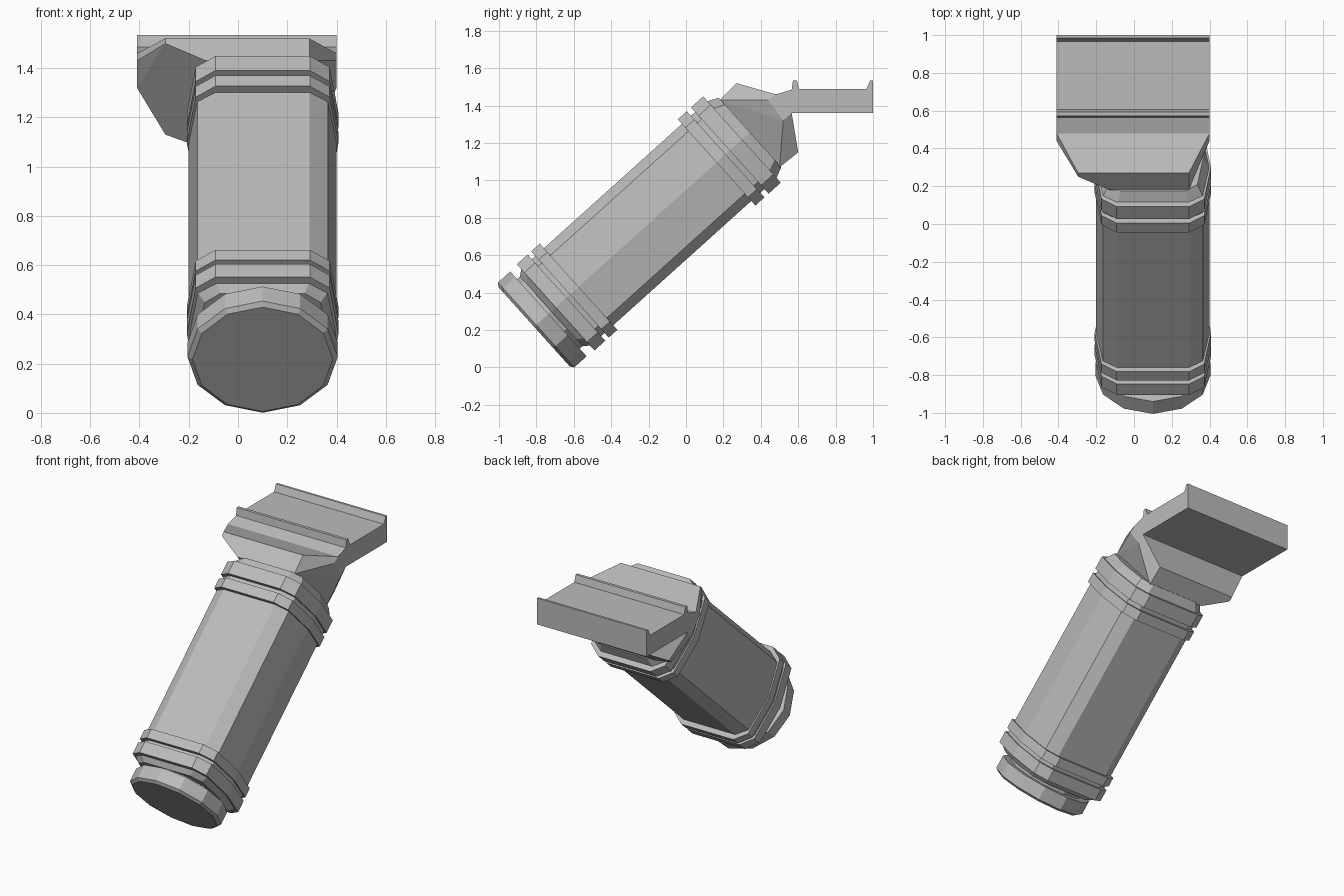
import bpy, bmesh, math
from mathutils import Matrix, Vector

cube = bpy.data.objects.get("Cube")
if cube:
    bpy.data.objects.remove(cube)

grey = bpy.data.materials.new("plain_grey")
grey.use_nodes = True
grey.diffuse_color = (0.5, 0.5, 0.5, 1)
grey.node_tree.nodes["Principled BSDF"].inputs["Base Color"].default_value = (0.5, 0.5, 0.5, 1)

# Tilted frame of the grip: local z runs along its axis
TILT = math.radians(42)
CENTRE = 0.705
GRIP = Matrix.Translation((0.1, -math.sin(TILT) * CENTRE, math.cos(TILT) * CENTRE)) \
    @ Matrix.Rotation(TILT - math.pi / 2, 4, 'X')


def finish(name, bm, matrix=None):
    bmesh.ops.recalc_face_normals(bm, faces=bm.faces)
    if matrix:
        bm.transform(matrix)
    mesh = bpy.data.meshes.new(name)
    bm.to_mesh(mesh)
    bm.free()
    mesh.materials.append(grey)
    obj = bpy.data.objects.new(name, mesh)
    bpy.context.collection.objects.link(obj)
    return obj


def loft(name, sections):
    """Join outlines, each given as (height, points), along the grip axis."""
    bm = bmesh.new()
    loops = [[bm.verts.new((x, y, s)) for x, y in pts] for s, pts in sections]
    for a, b in zip(loops, loops[1:]):
        for i in range(len(a)):
            j = (i + 1) % len(a)
            bm.faces.new((a[i], a[j], b[j], b[i]))
    bm.faces.new(loops[0])
    bm.faces.new(loops[-1])
    return finish(name, bm, GRIP)


def oval(flat, corner_x, corner_y, half_x, half_y):
    """Ten-sided outline, mirrored in both directions."""
    top = [(half_x, 0), (corner_x, corner_y), (flat, half_y),
           (-flat, half_y), (-corner_x, corner_y)]
    return top + [(-x, -y) for x, y in top]


def round12(r):
    return [(r * math.cos(i * math.pi / 6), r * math.sin(i * math.pi / 6)) for i in range(12)]


body = oval(0.19, 0.265, 0.225, 0.30, 0.277)
band = oval(0.192, 0.272, 0.25, 0.308, 0.31)
end = oval(0.17, 0.235, 0.20, 0.265, 0.25)

# Grip body with chamfered ends
loft("grip_body", [(-0.335, end), (-0.30, body), (1.035, body), (1.095, end)])

# Raised bands around both ends
for name, low, high in (("lower_outer_band", -0.303, -0.225), ("lower_inner_band", -0.20, -0.138),
                        ("upper_inner_band", 0.855, 0.92), ("upper_outer_band", 0.95, 1.038)):
    loft(name, [(low, band), (high, band)])

# Twelve-sided end cap and its neck
loft("end_cap", [(-0.458, round12(0.285)), (-0.443, round12(0.305)), (-0.355, round12(0.305))])
loft("cap_neck", [(-0.37, round12(0.25)), (-0.32, round12(0.25))])

# Rail plate with two raised lips, extruded across the width
profile = [(1, 1.36), (1, 1.535), (0.985, 1.535), (0.965, 1.49), (0.605, 1.49), (0.592, 1.535),
           (0.572, 1.535), (0.565, 1.485), (0.48, 1.46), (0.44, 1.43), (0.52, 1.32), (0.565, 1.36)]
LEFT, RIGHT = 0.4, -0.41
bm = bmesh.new()
face = bm.faces.new([bm.verts.new((RIGHT, y, z)) for y, z in profile])
ext = bmesh.ops.extrude_face_region(bm, geom=[face])
bmesh.ops.translate(bm, vec=(LEFT - RIGHT, 0, 0),
                    verts=[v for v in ext["geom"] if isinstance(v, bmesh.types.BMVert)])
finish("rail_plate", bm)

# Tapered bracket joining the plate to the grip
wide = [(0.48, 1.46), (0.44, 1.43), (0.52, 1.32), (0.565, 1.36)]
back = [(0.27, 1.52), (0.60, 1.15)]
front = [(0.18, 1.43), (0.50, 1.07)]
stepped = [(0.25, 1.50), (0.575, 1.13)]
points = []
for xs, outline in (((LEFT, RIGHT), wide), ((0.29, -0.295), back),
                    ((0.29, -0.13), front), ((-0.295,), stepped)):
    points += [Vector((x, y, z)) for x in xs for y, z in outline]
bm = bmesh.new()
verts = [bm.verts.new(p) for p in points]
hull = bmesh.ops.convex_hull(bm, input=verts)
loose = [v for v in bm.verts if not v.link_faces]
bmesh.ops.delete(bm, geom=loose, context='VERTS')
bmesh.ops.dissolve_limit(bm, angle_limit=math.radians(3), verts=bm.verts, edges=bm.edges)
finish("mount_bracket", bm)
